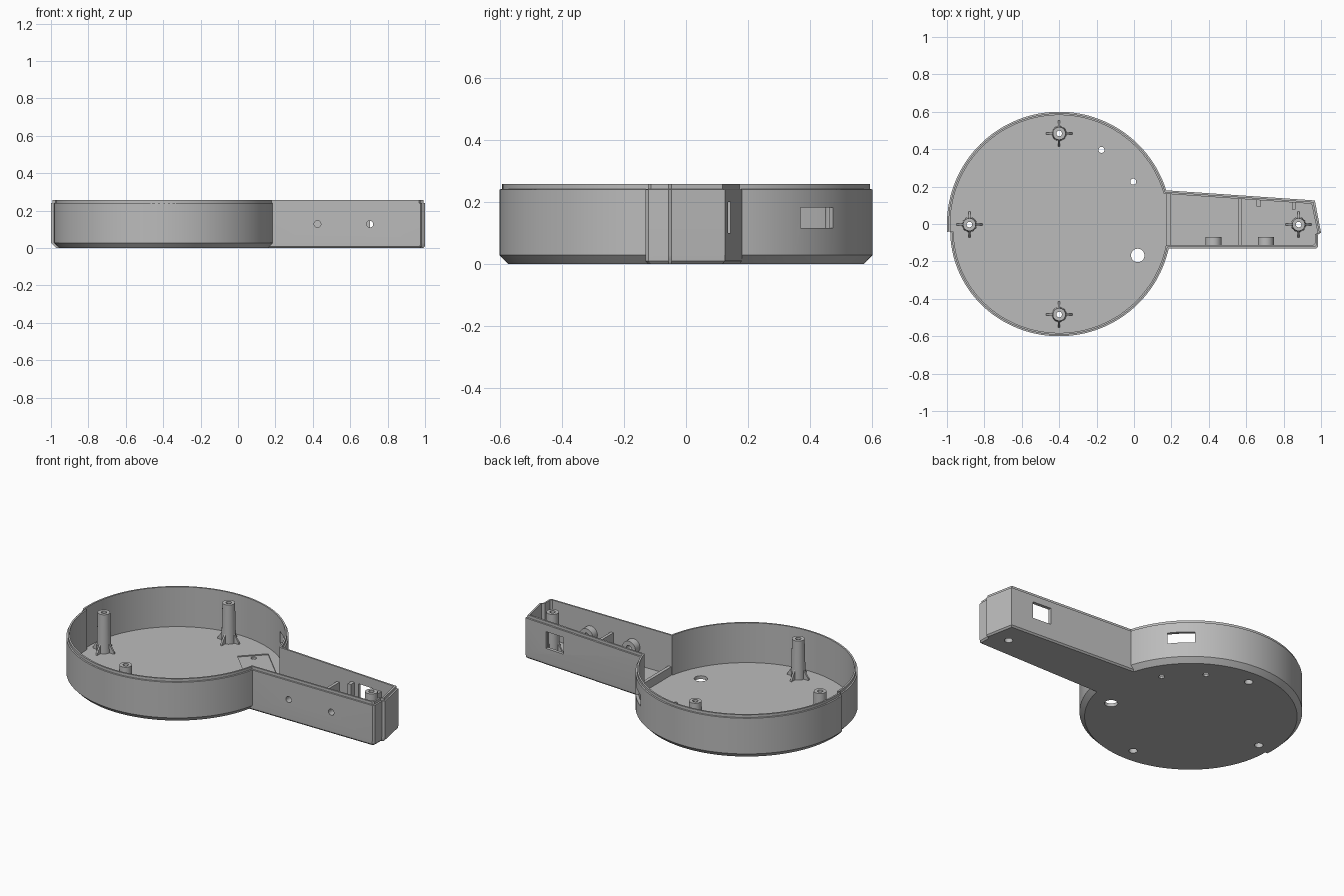
import bpy, bmesh, math
from mathutils import Matrix, Vector

if "Cube" in bpy.data.objects:
    bpy.data.objects.remove(bpy.data.objects["Cube"], do_unlink=True)

grey = bpy.data.materials.new("plain grey plastic")
grey.use_nodes = True
COLOUR = (0.5, 0.5, 0.5, 1)
grey.diffuse_color = COLOUR
grey.node_tree.nodes["Principled BSDF"].inputs["Base Color"].default_value = COLOUR

CX, R, H, FLOOR, WALL = -0.4, 0.6, 0.257, 0.02, 0.018
BACK, FRONT = 0.18, 0.131


def make(name, bm, matrix=None):
    bmesh.ops.recalc_face_normals(bm, faces=bm.faces)
    if matrix:
        bm.transform(matrix)
    me = bpy.data.meshes.new(name)
    bm.to_mesh(me)
    bm.free()
    me.materials.append(grey)
    ob = bpy.data.objects.new(name, me)
    bpy.context.collection.objects.link(ob)
    return ob


def smooth(ob):
    bpy.ops.object.select_all(action='DESELECT')
    ob.select_set(True)
    bpy.context.view_layer.objects.active = ob
    bpy.ops.object.shade_smooth_by_angle(angle=math.radians(30))


def box(name, size, loc, angle=0):
    bm = bmesh.new()
    bmesh.ops.create_cube(bm, size=1)
    return make(name, bm, Matrix.Translation(loc) @ Matrix.Rotation(angle, 4, 'Z')
                @ Matrix.Diagonal((*size, 1)))


def rod(name, r, depth, loc, rot=None):
    bm = bmesh.new()
    bmesh.ops.create_cone(bm, cap_ends=True, segments=32, radius1=r, radius2=r, depth=depth)
    return make(name, bm, Matrix.Translation(loc) @ (rot or Matrix()))


def loft(bm, rings, closed=False):
    loops = [[bm.verts.new(p) for p in ring] for ring in rings]
    pairs = list(zip(loops, loops[1:])) + ([(loops[-1], loops[0])] if closed else [])
    for a, b in pairs:
        for i in range(len(a)):
            j = (i + 1) % len(a)
            bm.faces.new((a[i], a[j], b[j], b[i]))
    if not closed:
        bm.faces.new(loops[0])
        bm.faces.new(loops[-1])


def lathe(name, profile, matrix, n=32):
    bm = bmesh.new()
    loft(bm, [[(r * math.cos(k * math.tau / n), r * math.sin(k * math.tau / n), z)
               for k in range(n)] for r, z in profile], closed=True)
    ob = make(name, bm, matrix)
    smooth(ob)
    return ob


def outline(z, dc, dh):
    """Bowl and handle outline, inset by dc on the bowl and dh on the handle."""
    r = R - dc
    start = math.asin((BACK - dh) / r)
    end = math.tau - math.asin((FRONT - dh) / r)
    seam = math.pi + 0.07
    pts = []
    for a0, a1, n, dent in ((start, seam, 64, 0), (seam, end, 64, 0.016)):
        for k in range(n + 1):
            a = a0 + (a1 - a0) * k / n
            rr = r - dent * max(0, 1 - (a - seam) / 0.9) ** 2
            pts.append((CX + rr * math.cos(a), rr * math.sin(a), z))
    x, y = 0.985 - dh, dh - FRONT
    pts += [(x - 0.01, y, z), (x, y + 0.01, z), (x, -0.056, z),
            (1 - dh, -0.046, z), (0.967 - dh, 0.126 - dh, z)]
    return pts


# Shell: chamfered base, outer wall, stepped rim, inner wall and floor
bm = bmesh.new()
loft(bm, [outline(*s) for s in (
    (0, 0.027, 0.009), (0.009, 0.018, 0.001), (0.028, 0, 0), (0.24, 0, 0),
    (0.241, 0.008, 0.008), (H, 0.008, 0.008), (H, WALL, WALL), (FLOOR, WALL, WALL))])
shell = make("shell", bm)

# Openings in the shell
POSTS = [(CX, 0.484), (CX, -0.484), (-0.88, -0.003), (0.88, -0.003)]
BUTTONS = (0.425, 0.705)
ALONG_Y = Matrix.Rotation(math.pi / 2, 4, 'X')
diag = Vector((1, 1, 0)).normalized()
side = Vector((1, -1, 0)).normalized()
board = Vector((CX, 0, 0)) + diag * 0.44
cutters = [rod("cutter", 0.023, 0.1, (x, y, 0)) for x, y in POSTS]
cutters += [rod("cutter", 0.016, 0.1, board + side * s) for s in (-0.12, 0.12)]
cutters += [rod("cutter", 0.018, 0.1, (x, -0.12, 0.128), ALONG_Y) for x in BUTTONS]
cutters += [
    rod("cutter", 0.036, 0.1, (0.02, -0.168, 0)),
    box("cutter", (0.168, 0.294, 0.012), board + Vector((0, 0, FLOOR)), math.pi / 4),
    box("cutter", (0.12, 0.15, 0.066), Vector((CX, 0, 0.148)) + diag * R, math.pi / 4),
    box("cutter", (0.12, 0.12, 0.1), (0.765, 0.15, 0.15)),
]
for c in cutters:
    mod = shell.modifiers.new("opening", 'BOOLEAN')
    mod.operation, mod.solver, mod.object = 'DIFFERENCE', 'EXACT', c
    bpy.context.view_layer.objects.active = shell
    bpy.ops.object.modifier_apply(modifier=mod.name)
    bpy.data.objects.remove(c, do_unlink=True)
smooth(shell)

# Hollow screw posts, each with four tapered gussets
for x, y in POSTS:
    at = Matrix.Translation((x, y, 0))
    lathe("screw_post", [(0.023, 0.003), (0.04, 0.003), (0.034, 0.25),
                         (0.015, 0.25), (0.015, 0.2), (0.023, 0.2)], at)
    for k in range(4):
        bm = bmesh.new()
        loft(bm, [[(0.03, t, 0.01), (0.072, t, 0.01), (0.068, t, 0.03), (0.03, t, 0.085)]
                  for t in (-0.005, 0.005)])
        make("post_gusset", bm, at @ Matrix.Rotation(k * math.pi / 2, 4, 'Z'))

# Button guides behind the front wall of the handle
for x in BUTTONS:
    lathe("button_guide", [(0.018, 0), (0.043, 0), (0.043, 0.047), (0.018, 0.047)],
          Matrix.Translation((x, -0.07, 0.128)) @ ALONG_Y)

# Partitions and switch ribs in the handle
box("handle_partition", (0.018, 0.27, 0.16), (0.565, 0.012, 0.09))
box("mouth_ledge", (0.02, 0.29, 0.06), (0.185, 0.022, 0.04))
box("switch_rib_inner", (0.022, 0.05, 0.19), (0.667, 0.118, 0.105))
box("switch_rib_outer", (0.018, 0.05, 0.19), (0.855, 0.102, 0.105))
